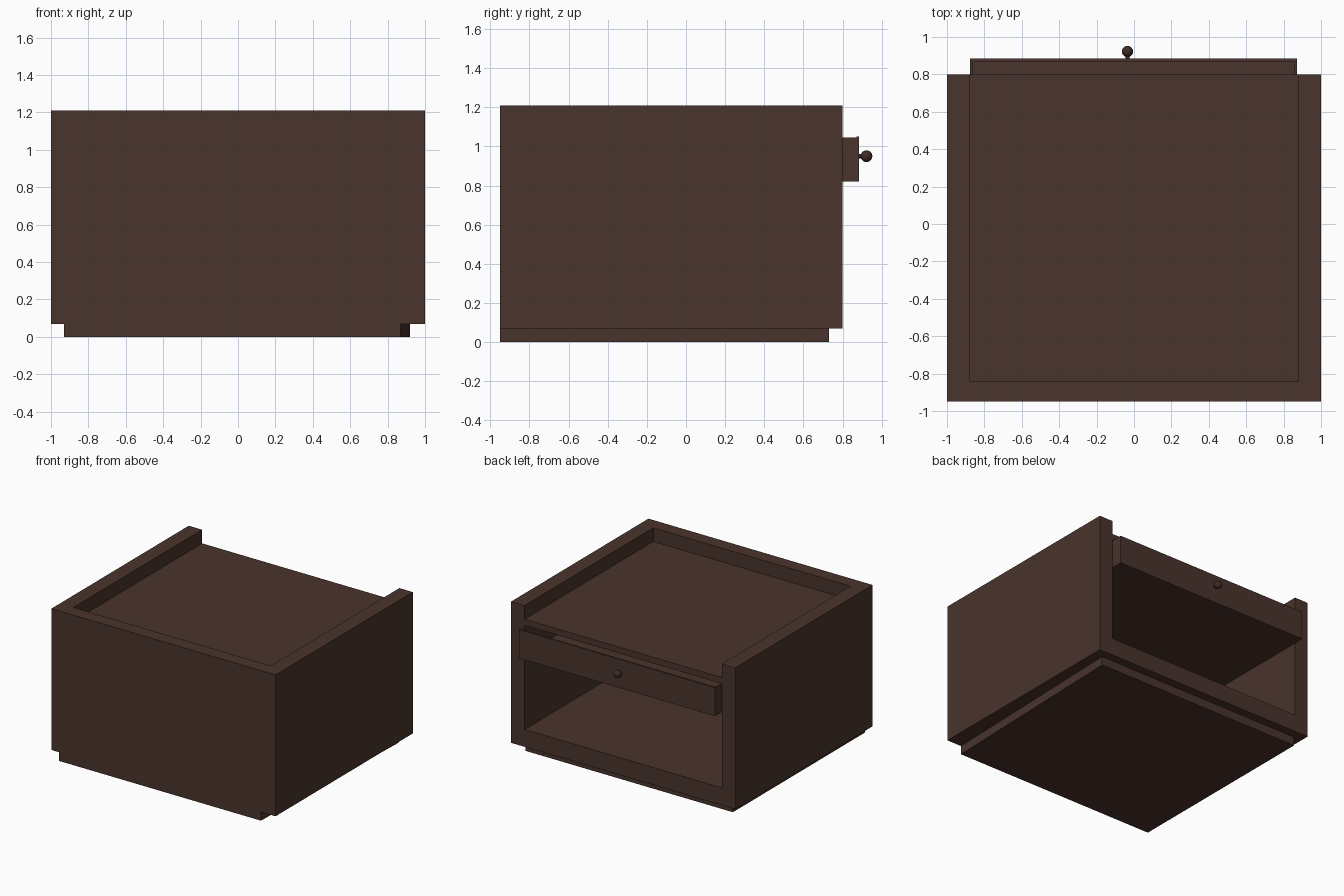
import bpy, bmesh, math

if "Cube" in bpy.data.objects:
    bpy.data.objects.remove(bpy.data.objects["Cube"])


def material(name, rgb):
    m = bpy.data.materials.new(name)
    m.diffuse_color = (*rgb, 1.0)
    m.use_nodes = True
    m.node_tree.nodes["Principled BSDF"].inputs["Base Color"].default_value = m.diffuse_color
    return m


WOOD = material("dark_brown_wood", (0.068, 0.034, 0.025))
KNOB = material("deep_brown_knob", (0.050, 0.024, 0.019))


def prism(name, outline, z0, z1, mat=WOOD):
    """Extrude a plan outline (x, y) from z0 to z1."""
    bm = bmesh.new()
    face = bm.faces.new([bm.verts.new((x, y, z0)) for x, y in outline])
    res = bmesh.ops.extrude_face_region(bm, geom=[face])
    top = [v for v in res["geom"] if isinstance(v, bmesh.types.BMVert)]
    bmesh.ops.translate(bm, verts=top, vec=(0, 0, z1 - z0))
    bmesh.ops.recalc_face_normals(bm, faces=bm.faces)
    me = bpy.data.meshes.new(name)
    bm.to_mesh(me)
    bm.free()
    me.materials.append(mat)
    ob = bpy.data.objects.new(name, me)
    bpy.context.collection.objects.link(ob)
    return ob


def box(name, x0, x1, y0, y1, z0, z1, mat=WOOD):
    return prism(name, [(x0, y0), (x1, y0), (x1, y1), (x0, y1)], z0, z1, mat)


def u_shape(x0, x1, y0, y1, t_side, t_back):
    """Plan outline of three walls, open towards +y."""
    return [(x0, y0), (x1, y0), (x1, y1), (x1 - t_side, y1),
            (x1 - t_side, y0 + t_back), (x0 + t_side, y0 + t_back),
            (x0 + t_side, y1), (x0, y1)]


# Cabinet: slightly tapered plinth, three walls, floor and sunken top
prism("plinth", [(-0.93, -0.95), (0.87, -0.95), (0.92, 0.73), (-0.93, 0.73)], 0, 0.07)
prism("cabinet_walls", u_shape(-1, 1, -0.95, 0.80, 0.12, 0.11), 0.07, 1.21)
box("cabinet_floor", -0.88, 0.88, -0.84, 0.80, 0.07, 0.21)
box("top_panel", -0.88, 0.88, -0.84, 0.80, 1.05, 1.10)

# Drawer: thin open tray pulled out a little
DX0, DX1, DY0, DY1, T = -0.878, 0.872, -0.80, 0.885, 0.015
box("drawer_bottom", DX0, DX1, DY0, DY1, 0.82, 0.835)
prism("drawer_walls", u_shape(DX0, DX1, DY0, DY1 - T, T, T), 0.835, 1.045)
box("drawer_front", DX0, DX1, DY1 - T, DY1, 0.835, 1.05)

# Knob with a short stem
bpy.ops.mesh.primitive_cylinder_add(vertices=16, radius=0.011, depth=0.04,
                                    location=(-0.035, 0.895, 0.95),
                                    rotation=(math.pi / 2, 0, 0))
stem = bpy.context.object
stem.name = "knob_stem"
bpy.ops.mesh.primitive_uv_sphere_add(segments=20, ring_count=12, radius=0.03,
                                     location=(-0.035, 0.922, 0.95))
ball = bpy.context.object
ball.name = "knob_ball"
for ob in (stem, ball):
    ob.data.materials.append(KNOB)
    bpy.ops.object.select_all(action="DESELECT")
    ob.select_set(True)
    bpy.context.view_layer.objects.active = ob
    bpy.ops.object.shade_smooth_by_angle(angle=math.radians(40))
